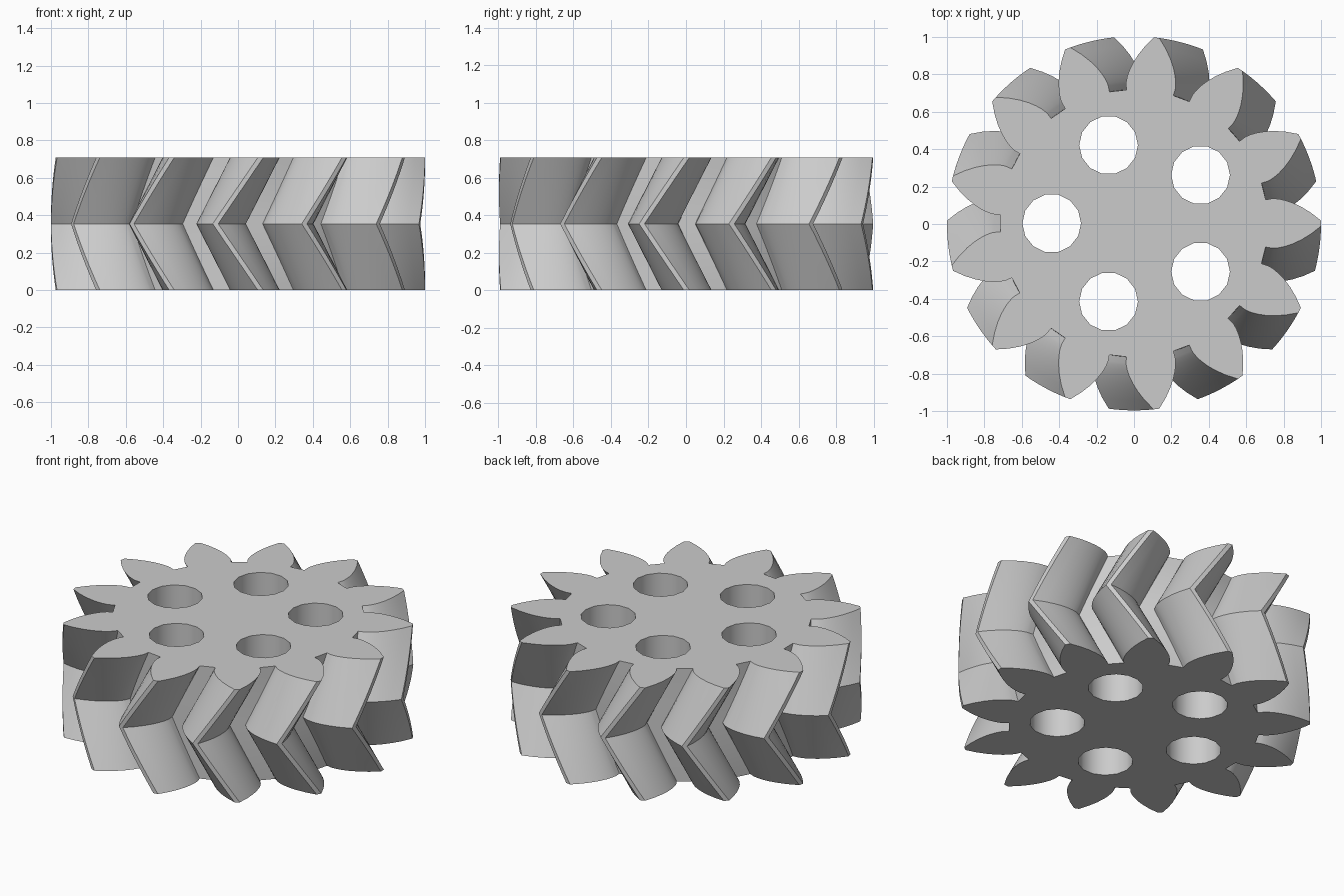
import bpy, bmesh, math
from mathutils import Vector

if "Cube" in bpy.data.objects:
    bpy.data.objects.remove(bpy.data.objects["Cube"])

TEETH, HEIGHT = 13, 0.708
ROOT_R, TIP_R, PITCH_R = 0.715, 1.0, 0.867
PRESSURE = math.radians(30.5)
BASE_R = PITCH_R * math.cos(PRESSURE)
PITCH = 2 * math.pi / TEETH
TWIST = -PITCH / 2            # mid-plane is turned half a tooth against the ends
SLICES = 8                    # slices in each half of the herringbone
Y0 = 0.0035


def inv(a):
    return math.tan(a) - a


# Half of an involute tooth: (radius, half angle) from root to tip
base_half = PITCH / 4 + inv(PRESSURE)
flank = [(ROOT_R, base_half)]
for i in range(8):
    r = BASE_R + (TIP_R - BASE_R) * (i / 7) ** 1.5
    flank.append((r, base_half - inv(math.acos(min(1, BASE_R / r)))))

# Whole gear outline, counter-clockwise
outline = []
for k in range(TEETH):
    c = k * PITCH
    outline += [(r, c - a) for r, a in flank]
    outline += [(r, c + a) for r, a in reversed(flank)]

bm = bmesh.new()


def ring(points, z):
    return [bm.verts.new((x, y + Y0, z)) for x, y in points]


def bridge(a, b):
    n = len(a)
    for i in range(n):
        j = (i + 1) % n
        bm.faces.new((a[i], a[j], b[j], b[i]))


# Toothed sides: stacked outlines twisting one way, then back
layers = []
for s in range(2 * SLICES + 1):
    t = s / (2 * SLICES)
    turn = TWIST * (1 - abs(2 * t - 1))
    layers.append(ring([(r * math.cos(a + turn), r * math.sin(a + turn))
                        for r, a in outline], HEIGHT * t))
for a, b in zip(layers, layers[1:]):
    bridge(a, b)

# Five round holes through the body
ends = [[layers[0]], [layers[-1]]]
SIDES = 14
for k in range(5):
    c = math.pi + k * 2 * math.pi / 5
    pts = [(0.44 * math.cos(c) + 0.157 * math.cos(i * 2 * math.pi / SIDES),
            0.44 * math.sin(c) + 0.157 * math.sin(i * 2 * math.pi / SIDES))
           for i in range(SIDES)]
    low, high = ring(pts, 0), ring(pts, HEIGHT)
    bridge(high, low)
    ends[0].append(low)
    ends[1].append(high)

# Flat end faces with the holes left open
for loops, nz in zip(ends, (-1, 1)):
    edges = [bm.edges.get((l[i], l[(i + 1) % len(l)]))
             for l in loops for i in range(len(l))]
    bmesh.ops.triangle_fill(bm, use_beauty=True, use_dissolve=False,
                            edges=edges, normal=Vector((0, 0, nz)))
bmesh.ops.recalc_face_normals(bm, faces=bm.faces[:])

mesh = bpy.data.meshes.new("herringbone_gear")
bm.to_mesh(mesh)
bm.free()
gear = bpy.data.objects.new("herringbone_gear", mesh)
bpy.context.collection.objects.link(gear)

mat = bpy.data.materials.new("light_grey")
mat.diffuse_color = (0.6, 0.6, 0.6, 1)
mat.use_nodes = True
mat.node_tree.nodes["Principled BSDF"].inputs["Base Color"].default_value = mat.diffuse_color
mesh.materials.append(mat)

bpy.context.view_layer.objects.active = gear
gear.select_set(True)
bpy.ops.object.shade_smooth_by_angle(angle=math.radians(28))
